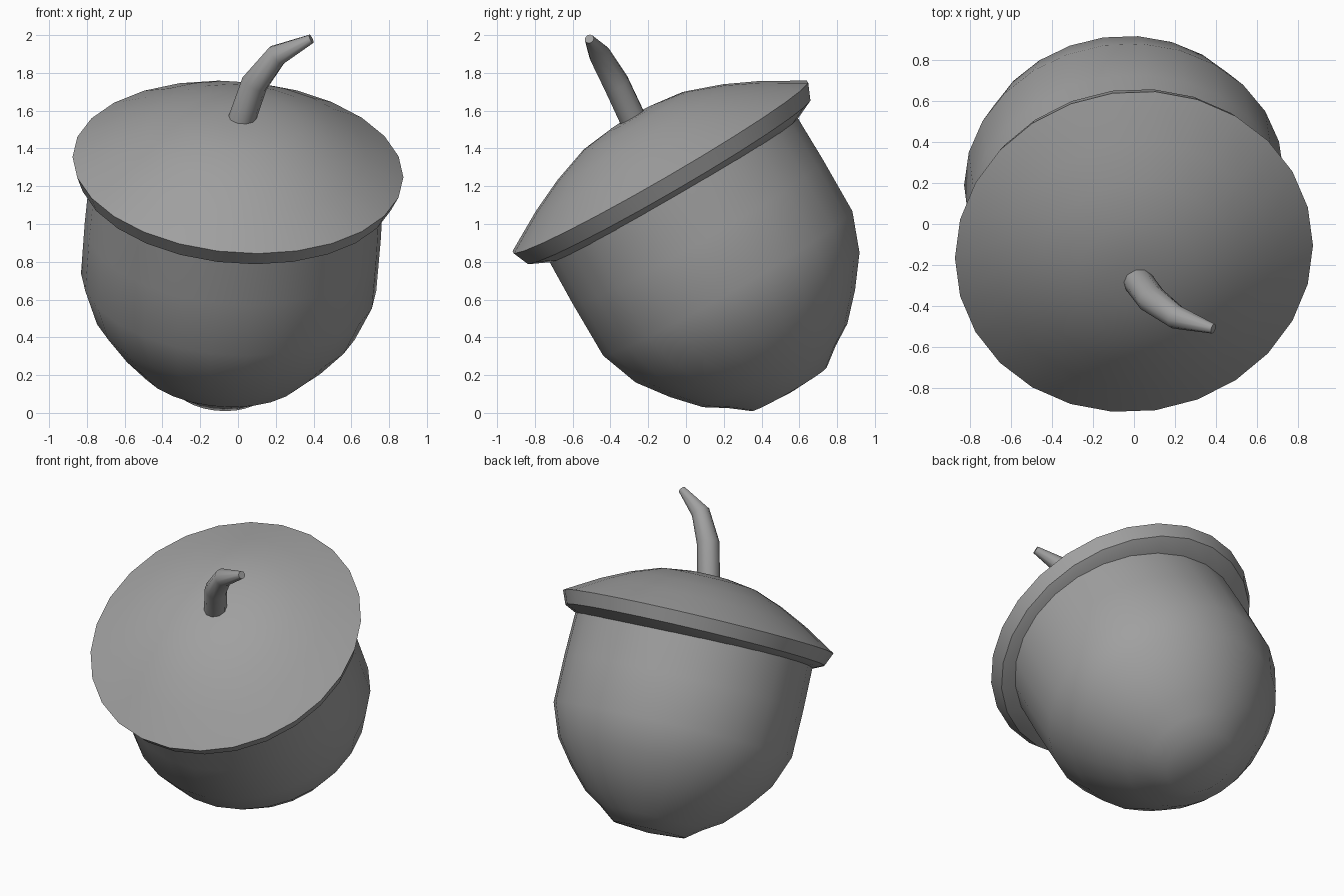
import bpy, bmesh, math
from mathutils import Vector, Matrix

cube = bpy.data.objects.get("Cube")
if cube:
    bpy.data.objects.remove(cube, do_unlink=True)

SIDES = 26
AXIS = Vector((0.07, -0.5, 0.863)).normalized()
ORIGIN = Vector((-0.084, 0.463, 0.268))
TILT = Matrix.Translation(ORIGIN) @ Matrix.Rotation(math.atan2(0.5, 0.863), 4, 'X') \
    @ Matrix.Rotation(math.asin(AXIS.x), 4, 'Y')

grey = bpy.data.materials.new("plain_grey")
grey.use_nodes = True
colour = (0.35, 0.35, 0.35, 1)
grey.diffuse_color = colour
grey.node_tree.nodes["Principled BSDF"].inputs["Base Color"].default_value = colour


def finish(obj):
    obj.data.materials.clear()
    obj.data.materials.append(grey)
    bpy.ops.object.select_all(action='DESELECT')
    obj.select_set(True)
    bpy.context.view_layer.objects.active = obj
    bpy.ops.object.shade_smooth_by_angle(angle=math.radians(38))


def lathe(name, profile, x_scale):
    """Revolve (radius, height) points about the tilted axis."""
    bm = bmesh.new()
    verts = [bm.verts.new((r, 0, h)) for r, h in profile]
    edges = [bm.edges.new(pair) for pair in zip(verts, verts[1:])]
    bmesh.ops.spin(bm, geom=verts + edges, cent=(0, 0, 0), axis=(0, 0, 1),
                   angle=math.tau, steps=SIDES, use_duplicate=False)
    bmesh.ops.remove_doubles(bm, verts=bm.verts, dist=0.0005)
    bmesh.ops.recalc_face_normals(bm, faces=bm.faces)
    bmesh.ops.transform(bm, matrix=TILT @ Matrix.Diagonal((x_scale, 1, 1, 1)), verts=bm.verts)
    mesh = bpy.data.meshes.new(name)
    bm.to_mesh(mesh)
    bm.free()
    obj = bpy.data.objects.new(name, mesh)
    bpy.context.collection.objects.link(obj)
    finish(obj)


# Nut body with a small blunt tip
lathe("nut_body", [(0, -0.185), (0.23, -0.165), (0.33, -0.088), (0.445, -0.015),
                   (0.57, 0.12), (0.69, 0.28), (0.768, 0.49), (0.77, 0.8),
                   (0.764, 1.1), (0, 1.1)], 1.02)

# Domed cap with an overhanging rim
lathe("cap", [(0, 1.505), (0.14, 1.5), (0.32, 1.475), (0.51, 1.407), (0.69, 1.322),
              (0.907, 1.197), (0.87, 1.11), (0.764, 1.06), (0, 1.06)], 0.968)

# Bent, tapering stem
curve = bpy.data.curves.new("stem", 'CURVE')
curve.dimensions = '3D'
curve.bevel_depth = 1
curve.bevel_resolution = 3
curve.use_fill_caps = True
path = [((0.005, -0.26, 1.51), 0.073), ((0.088, -0.37, 1.745), 0.072),
        ((0.205, -0.455, 1.893), 0.06), ((0.388, -0.512, 1.98), 0.025)]
spline = curve.splines.new('POLY')
spline.points.add(len(path) - 1)
for point, (co, radius) in zip(spline.points, path):
    point.co = (*co, 1)
    point.radius = radius
stem = bpy.data.objects.new("stem", curve)
bpy.context.collection.objects.link(stem)
bpy.ops.object.select_all(action='DESELECT')
stem.select_set(True)
bpy.context.view_layer.objects.active = stem
bpy.ops.object.convert(target='MESH')
finish(bpy.context.view_layer.objects.active)
